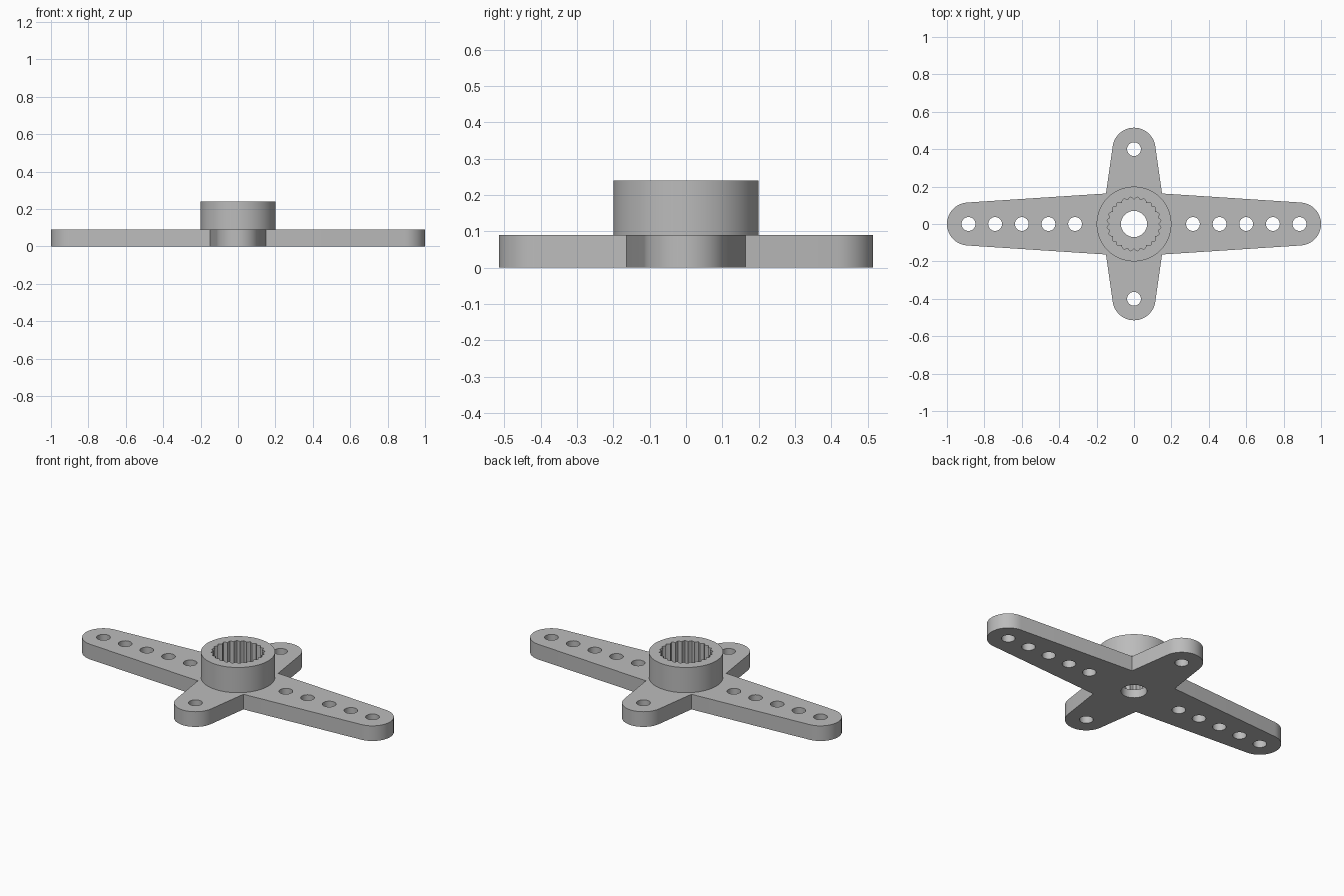
import bpy
import bmesh
from math import sin, cos, pi, radians, atan2, acos, hypot

if "Cube" in bpy.data.objects:
    bpy.data.objects.remove(bpy.data.objects["Cube"], do_unlink=True)

PLATE_TOP, HUB_TOP, SOCKET_FLOOR = 0.09, 0.24, 0.05
HUB_R, BORE_R, HOLE_R, TIP_R = 0.2, 0.07, 0.037, 0.115
LONG, SHORT = 0.885, 0.4          # centres of the rounded arm tips
CORNER = (0.15, 0.163)            # inner corner between two arms
TEETH = 24

plastic = bpy.data.materials.new("grey plastic")
plastic.use_nodes = True
grey = (0.5, 0.5, 0.5, 1)
plastic.diffuse_color = grey
plastic.node_tree.nodes["Principled BSDF"].inputs["Base Color"].default_value = grey


def circle(r, x=0, y=0, n=32):
    return [(x + r * cos(2 * pi * i / n), y + r * sin(2 * pi * i / n)) for i in range(n)]


def arm(length, across, steps=24):
    """Half outline of one arm along +x: corner, then tip arc tangent to both sides."""
    dx, dy = CORNER[across] - length, CORNER[1 - across]
    start = atan2(dy, dx) - acos(TIP_R / hypot(dx, dy))
    arc = [start - 2 * start * i / steps for i in range(steps + 1)]
    return [(CORNER[across], dy)] + [(length + TIP_R * cos(a), TIP_R * sin(a)) for a in arc]


def turn(points, quarter):
    for _ in range(quarter):
        points = [(-y, x) for x, y in points]
    return points


def wall(bm, loop, z0, z1):
    low = [bm.verts.new((x, y, z0)) for x, y in loop]
    high = [bm.verts.new((x, y, z1)) for x, y in loop]
    for i in range(len(loop)):
        j = (i + 1) % len(loop)
        bm.faces.new((low[i], low[j], high[j], high[i]))


def cap(bm, loops, z):
    edges = []
    for loop in loops:
        verts = [bm.verts.new((x, y, z)) for x, y in loop]
        edges += [bm.edges.new((verts[i - 1], verts[i])) for i in range(len(verts))]
    bmesh.ops.triangle_fill(bm, edges=edges, use_beauty=True, use_dissolve=False, normal=(0, 0, 1))


def finish(bm, name):
    bmesh.ops.remove_doubles(bm, verts=bm.verts[:], dist=0.0005)
    bmesh.ops.recalc_face_normals(bm, faces=bm.faces[:])
    mesh = bpy.data.meshes.new(name)
    bm.to_mesh(mesh)
    bm.free()
    mesh.materials.append(plastic)
    obj = bpy.data.objects.new(name, mesh)
    bpy.context.collection.objects.link(obj)
    bpy.ops.object.select_all(action='DESELECT')
    obj.select_set(True)
    bpy.context.view_layer.objects.active = obj
    bpy.ops.object.shade_smooth_by_angle(angle=radians(30))


# Shared outlines
outline = []
for quarter in (0, 3, 2, 1):
    across = quarter % 2
    outline += turn(arm(SHORT if across else LONG, across), quarter)
holes = []
for side in (-1, 1):
    holes += [circle(HOLE_R, side * (LONG - 0.1425 * i)) for i in range(5)]
    holes.append(circle(HOLE_R, 0, side * SHORT))
bore = circle(BORE_R)
hub = circle(HUB_R, n=64)
socket = []
for i in range(TEETH * 4):
    r = (0.131, 0.14, 0.145, 0.14)[i % 4]
    a = 2 * pi * i / (TEETH * 4)
    socket.append((r * cos(a), r * sin(a)))

# Cross-shaped plate with the screw bore and socket floor
bm = bmesh.new()
cap(bm, [outline, bore] + holes, 0)
cap(bm, [outline, hub] + holes, PLATE_TOP)
for loop in [outline] + holes:
    wall(bm, loop, 0, PLATE_TOP)
wall(bm, bore, 0, SOCKET_FLOOR)
cap(bm, [socket, bore], SOCKET_FLOOR)
finish(bm, "cross_arms")

# Raised hub with the toothed socket
bm = bmesh.new()
wall(bm, hub, PLATE_TOP, HUB_TOP)
wall(bm, socket, SOCKET_FLOOR, HUB_TOP)
cap(bm, [hub, socket], HUB_TOP)
finish(bm, "splined_hub")
